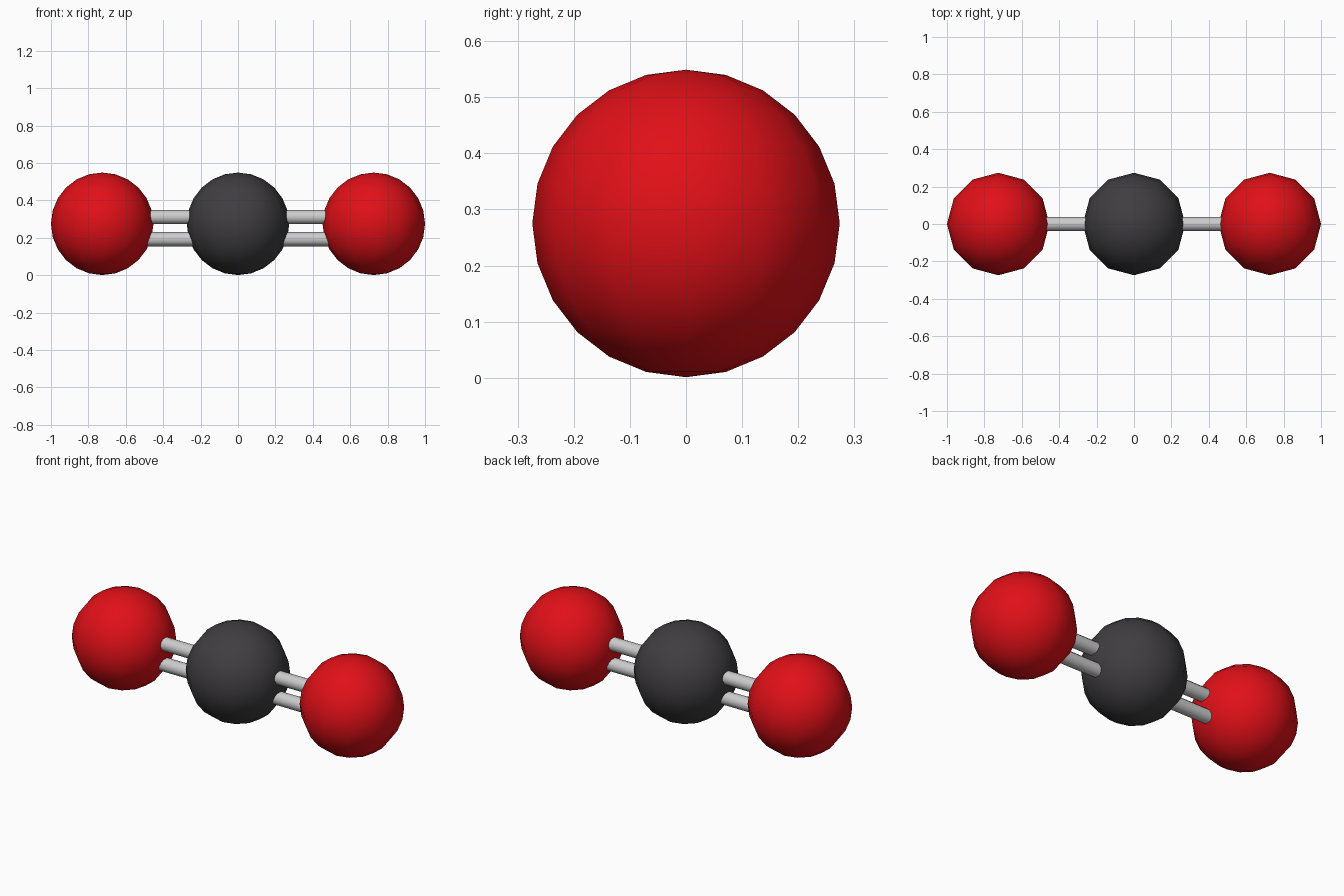
import bpy
from math import pi

if "Cube" in bpy.data.objects:
    bpy.data.objects.remove(bpy.data.objects["Cube"])

R, ZC, XO = 0.274, 0.275, 0.726     # ball radius, ball height, outer ball offset
BOND_R, BOND_Z = 0.038, (0.311, 0.193)
BOND_IN, BOND_OUT = 0.19, 0.53      # bond ends, buried in the balls


def material(name, rgb):
    m = bpy.data.materials.new(name)
    m.diffuse_color = (*rgb, 1)
    m.use_nodes = True
    m.node_tree.nodes["Principled BSDF"].inputs["Base Color"].default_value = m.diffuse_color
    return m


def finish(name, mat=None):
    ob = bpy.context.object
    ob.name = name
    if mat:
        ob.data.materials.append(mat)
    return ob


def ball(name, x, mat):
    bpy.ops.mesh.primitive_uv_sphere_add(segments=12, ring_count=12, radius=R,
                                         location=(x, 0, ZC))
    bpy.ops.object.shade_smooth()
    return finish(name, mat)


def bond(name, x, z):
    bpy.ops.mesh.primitive_cylinder_add(vertices=12, radius=BOND_R,
                                        depth=BOND_OUT - BOND_IN,
                                        location=(x, 0, z), rotation=(0, pi / 2, 0))
    bpy.ops.object.shade_smooth_by_angle(angle=pi / 4)
    return finish(name)


red = material("red", (0.75, 0.005, 0.009))
dark = material("charcoal", (0.05, 0.047, 0.051))

# Central atom
ball("carbon_atom", 0, dark)

# Outer atoms, each joined to the centre by a double bond
for side, s in (("left", -1), ("right", 1)):
    ball(f"oxygen_atom_{side}", s * XO, red)
    for level, z in zip(("upper", "lower"), BOND_Z):
        bond(f"bond_{side}_{level}", s * (BOND_IN + BOND_OUT) / 2, z)
